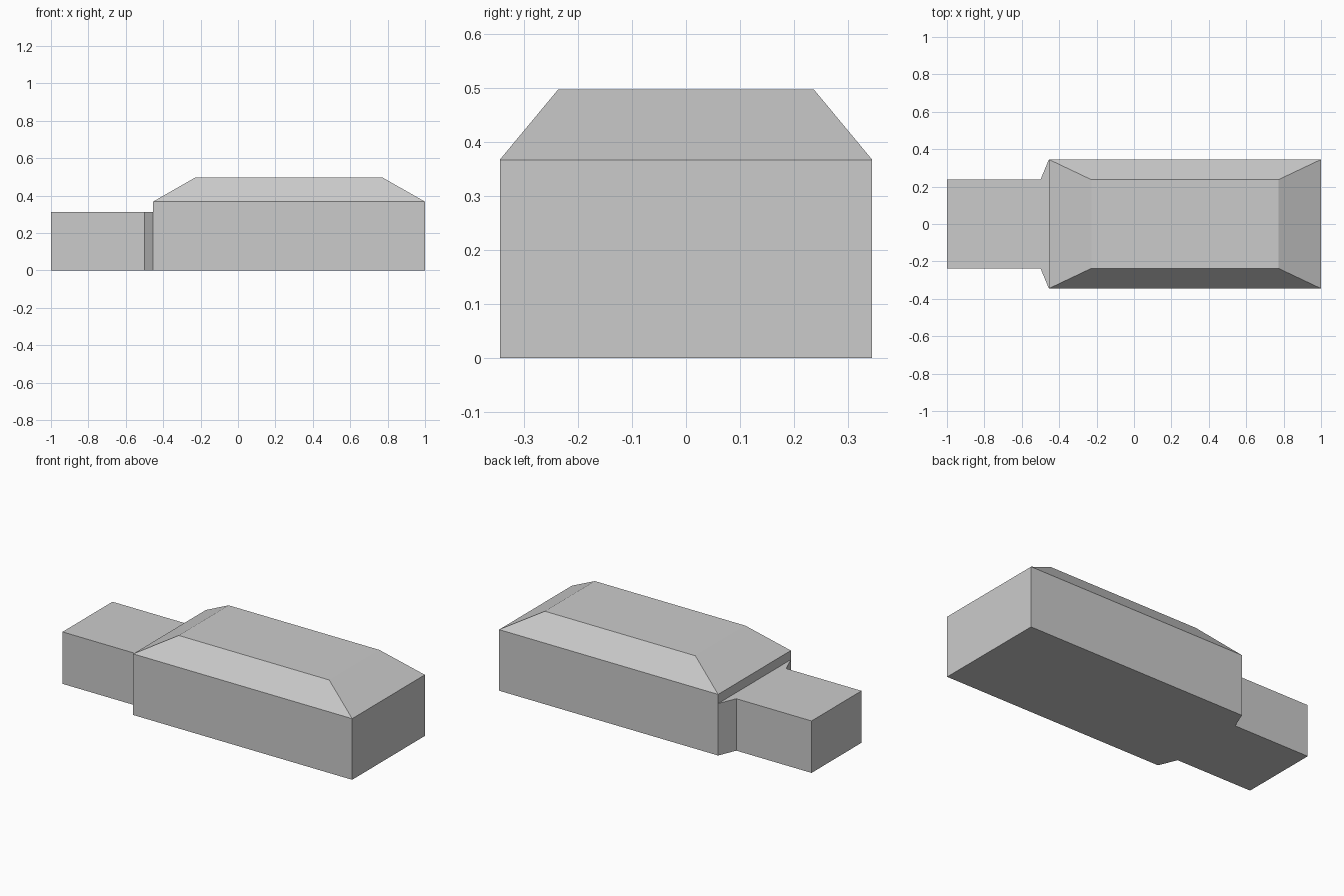
import bpy, bmesh

if "Cube" in bpy.data.objects:
    bpy.data.objects.remove(bpy.data.objects["Cube"])


def rect(x0, x1, w):
    return [(x0, -w), (x1, -w), (x1, w), (x0, w)]


def loft(name, sections):
    """Closed solid through a stack of (z, outline) sections."""
    bm = bmesh.new()
    rings = [[bm.verts.new((x, y, z)) for x, y in pts] for z, pts in sections]
    n = len(rings[0])
    for low, high in zip(rings, rings[1:]):
        for i in range(n):
            j = (i + 1) % n
            bm.faces.new((low[i], low[j], high[j], high[i]))
    bm.faces.new(rings[0][::-1])
    bm.faces.new(rings[-1])
    bmesh.ops.recalc_face_normals(bm, faces=bm.faces)
    mesh = bpy.data.meshes.new(name)
    bm.to_mesh(mesh)
    bm.free()
    obj = bpy.data.objects.new(name, mesh)
    bpy.context.collection.objects.link(obj)
    return obj


BACK, JOIN, NECK = 1.0, -0.455, -0.50
WIDE, NARROW = 0.345, 0.237

# Main hall: straight walls with a truncated hipped roof
loft("main_hall", [
    (0.0, rect(JOIN, BACK, WIDE)),
    (0.367, rect(JOIN, BACK, WIDE)),
    (0.497, rect(-0.228, 0.772, NARROW)),
])

# Lower annex: flat roofed block flaring out to meet the hall
annex = [(-1.0, -NARROW), (NECK, -NARROW), (JOIN, -WIDE),
         (JOIN, WIDE), (NECK, NARROW), (-1.0, NARROW)]
loft("annex", [(0.0, annex), (0.312, annex)])
